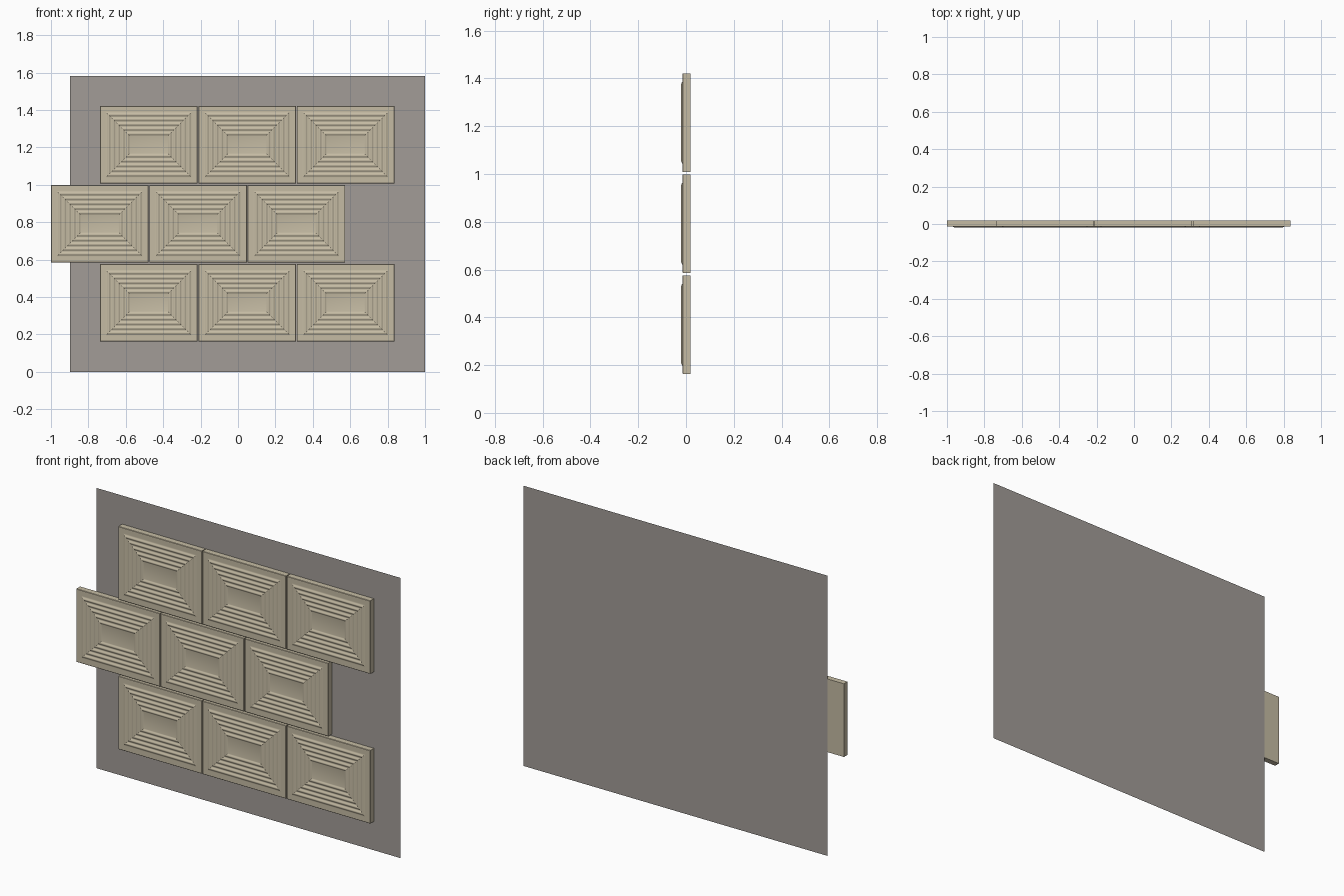
import bpy, bmesh, math

if "Cube" in bpy.data.objects:
    bpy.data.objects.remove(bpy.data.objects["Cube"])


def material(name, rgb):
    m = bpy.data.materials.new(name)
    m.diffuse_color = (*rgb, 1)
    m.use_nodes = True
    m.node_tree.nodes["Principled BSDF"].inputs["Base Color"].default_value = m.diffuse_color
    return m


stone = material("warm_beige", (0.56, 0.50, 0.37))
grey = material("warm_grey", (0.36, 0.335, 0.31))

W, H = 0.521, 0.413           # tile width and height
BACK, FACE = 0.0192, -0.0145  # tile depth range, before the ridges
STEP_X, STEP_Z = 0.526, 0.4225

# Tile cross-section: (inset from the edge, y); back, side, chamfer, border
profile = [(0, BACK), (0, FACE + 0.002), (0.002, FACE), (0.030, FACE)]
# Rounded concentric ridges running in to the flat centre panel
START, PITCH, COUNT, SUB = 0.032, 0.0255, 5, 8
for i in range(COUNT * SUB + 1):
    t = i / SUB
    wave = 0.5 - 0.5 * math.cos(2 * math.pi * t)
    profile.append((START + PITCH * t, FACE - 0.0055 * wave))


def tile_mesh():
    bm = bmesh.new()
    rings = []
    for d, y in profile:
        w, h = W / 2 - d, H / 2 - d
        rings.append([bm.verts.new((sx * w, y, sz * h))
                      for sx, sz in ((-1, -1), (1, -1), (1, 1), (-1, 1))])
    for a, b in zip(rings, rings[1:]):
        for k in range(4):
            n = (k + 1) % 4
            bm.faces.new((a[k], a[n], b[n], b[k]))
    bm.faces.new(rings[0][::-1])
    bm.faces.new(rings[-1])
    bmesh.ops.recalc_face_normals(bm, faces=bm.faces)
    # Smooth ridges with crisp mitres and outer edges
    for f in bm.faces:
        f.smooth = True
    for e in bm.edges:
        if e.calc_face_angle(0) > math.radians(38):
            e.smooth = False
    for a, b in zip(rings, rings[1:]):
        for k in range(4):
            bm.edges.get((a[k], b[k])).smooth = False
    me = bpy.data.meshes.new("ridged_tile")
    bm.to_mesh(me)
    bm.free()
    me.materials.append(stone)
    return me


# Three courses of tiles in running bond
tile = tile_mesh()
for row, x0 in enumerate((-0.7375, -1.0, -0.7375)):
    for col in range(3):
        ob = bpy.data.objects.new(f"tile_row{row + 1}_{col + 1}", tile)
        ob.location = (x0 + W / 2 + col * STEP_X, 0,
                       0.163 + H / 2 + row * STEP_Z)
        bpy.context.collection.objects.link(ob)

# Thin flat backing sheet
bm = bmesh.new()
bm.faces.new([bm.verts.new((x, 0.0197, z)) for x, z in
              ((-0.897, 0), (1.0, 0), (1.0, 1.582), (-0.897, 1.582))])
me = bpy.data.meshes.new("backing_sheet")
bm.to_mesh(me)
bm.free()
me.materials.append(grey)
sheet = bpy.data.objects.new("backing_sheet", me)
bpy.context.collection.objects.link(sheet)
